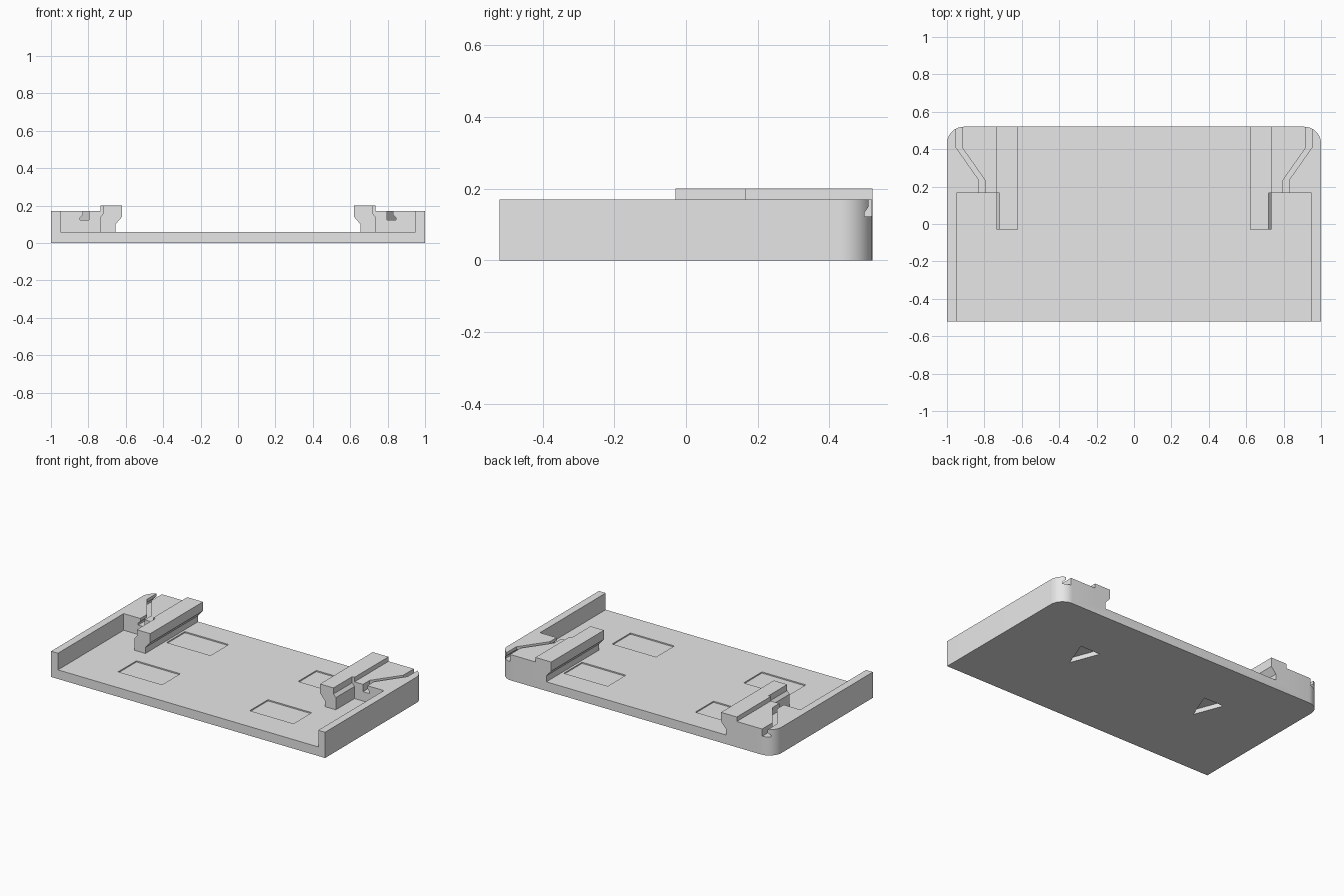
import bpy, bmesh, math

cube = bpy.data.objects.get("Cube")
if cube:
    bpy.data.objects.remove(cube, do_unlink=True)

HALF_D = 0.52      # half depth of the tray
FLOOR = 0.06       # floor height
WALL = 0.17        # side wall height
OVER = 0.65        # cutter reach past the edges

grey = bpy.data.materials.new("light_grey")
grey.use_nodes = True
grey.diffuse_color = (0.8, 0.8, 0.8, 1)
grey.node_tree.nodes["Principled BSDF"].inputs["Base Color"].default_value = (0.8, 0.8, 0.8, 1)


def loft(name, loops):
    """Skin a list of matching 3D loops and cap both ends."""
    bm = bmesh.new()
    rings = [[bm.verts.new(p) for p in loop] for loop in loops]
    n = len(rings[0])
    for a, b in zip(rings, rings[1:]):
        for i in range(n):
            j = (i + 1) % n
            bm.faces.new((a[i], a[j], b[j], b[i]))
    bm.faces.new(rings[0])
    bm.faces.new(rings[-1])
    bmesh.ops.recalc_face_normals(bm, faces=bm.faces)
    mesh = bpy.data.meshes.new(name)
    bm.to_mesh(mesh)
    bm.free()
    mesh.materials.append(grey)
    obj = bpy.data.objects.new(name, mesh)
    bpy.context.collection.objects.link(obj)
    return obj


def plate(name, outline, z0, z1):
    return loft(name, [[(x, y, z) for x, y in outline] for z in (z0, z1)])


def rect(x0, x1, y0, y1):
    return [(x0, y0), (x1, y0), (x1, y1), (x0, y1)]


def combine(target, tool, operation):
    mod = target.modifiers.new("cut", 'BOOLEAN')
    mod.operation = operation
    mod.solver = 'EXACT'
    mod.object = tool
    bpy.context.view_layer.objects.active = target
    bpy.ops.object.modifier_apply(modifier=mod.name)
    bpy.data.objects.remove(tool, do_unlink=True)


# Tray body with rounded back corners
R, STEPS = 0.09, 10
arc = [(1 - R + R * math.cos(a), HALF_D - R + R * math.sin(a))
       for a in (i * math.pi / 2 / STEPS for i in range(STEPS + 1))]
half = [(1, -HALF_D)] + arc
tray = plate("tray", half + [(-x, y) for x, y in reversed(half)], 0, WALL)

# Open interior, narrowing between the two back shelves
half = [(0.95, -OVER), (0.95, 0.165), (0.70, 0.165), (0.70, OVER)]
combine(tray, plate("interior", half + [(-x, y) for x, y in reversed(half)], FLOOR, 0.4),
        'DIFFERENCE')

groove = [(0.797, 0.25), (0.797, 0.122), (0.845, 0.122), (0.845, 0.135),
          (0.829, 0.15), (0.829, 0.25)]
groove_path = [(0.1, 0), (0.235, 0), (0.41, 0.123), (OVER, 0.123)]
inner = [(0.62, 0.2), (0.62, 0.14), (0.655, 0.1), (0.655, 0.05), (0.735, 0.05)]
front_rail = inner + [(0.735, 0.14), (0.718, 0.16), (0.718, 0.2)]
rear_rail = inner + [(0.735, 0.2)]

for s in (1, -1):
    # Bent undercut groove in the shelf
    combine(tray, loft("groove", [[(s * (x + dx), y, z) for x, z in groove]
                                  for y, dx in groove_path]), 'DIFFERENCE')
    # Shallow rectangular recesses in the floor
    for y0, y1 in ((-0.335, -0.145), (0.17, 0.36)):
        combine(tray, plate("recess", rect(s * 0.32, s * 0.64, y0, y1),
                            FLOOR - 0.008, 0.1), 'DIFFERENCE')
    # Triangular pocket underneath
    combine(tray, plate("pocket", [(s * 0.402, 0.166), (s * 0.548, 0.166), (s * 0.475, -0.024)],
                        -0.1, 0.03), 'DIFFERENCE')
    # Overhanging rail, wider where it meets the shelf
    for section, y0, y1 in ((rear_rail, 0.165, HALF_D), (front_rail, -0.03, 0.165)):
        combine(tray, loft("rail", [[(s * x, y, z) for x, z in section] for y in (y0, y1)]),
                'UNION')

bpy.ops.object.select_all(action='DESELECT')
tray.select_set(True)
bpy.context.view_layer.objects.active = tray
bpy.ops.object.shade_smooth_by_angle(angle=math.radians(30))
